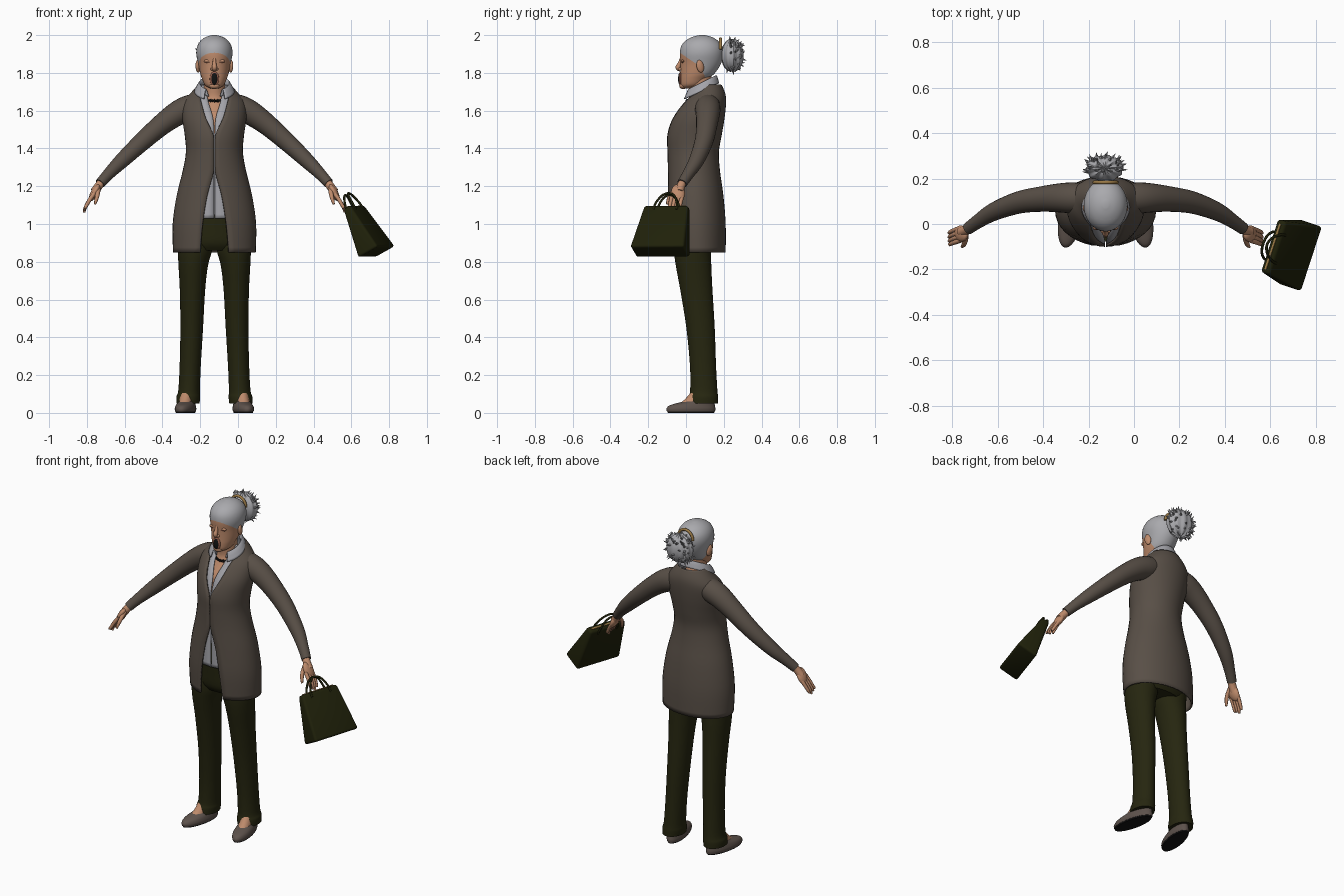
import bpy, bmesh, math, random
from mathutils import Vector, Matrix

random.seed(4)
MID = -0.125  # the body stands left of centre because of the bag

if "Cube" in bpy.data.objects:
    bpy.data.objects.remove(bpy.data.objects["Cube"])


def material(name, *rgb):
    m = bpy.data.materials.new(name)
    m.use_nodes = True
    m.diffuse_color = (*rgb, 1)
    m.node_tree.nodes["Principled BSDF"].inputs["Base Color"].default_value = (*rgb, 1)
    return m


COAT = material("brown wool", .098, .078, .062)
SHIRT = material("pale grey cotton", .37, .37, .40)
PANTS = material("dark olive cloth", .019, .019, .005)
SHOE = material("taupe leather", .11, .085, .072)
SKIN = material("skin", .52, .26, .15)
HAIR = material("grey hair", .40, .40, .42)
BAG = material("black olive leather", .014, .015, .003)
GOLD = material("gold", .32, .19, .06)
BLACK = material("black", .006, .006, .006)
LIPS = material("lips", .30, .11, .07)


def finish(name, bm, *mats, angle=50):
    bmesh.ops.recalc_face_normals(bm, faces=bm.faces)
    me = bpy.data.meshes.new(name)
    bm.to_mesh(me)
    bm.free()
    for m in mats:
        me.materials.append(m)
    for p in me.polygons:
        p.use_smooth = True
    me.set_sharp_from_angle(angle=math.radians(angle))
    ob = bpy.data.objects.new(name, me)
    bpy.context.collection.objects.link(ob)
    return ob


def smooth(rows, steps=4):
    """Catmull-Rom interpolation of number rows."""
    out = []
    for i in range(len(rows) - 1):
        quad = (rows[max(i - 1, 0)], rows[i], rows[i + 1], rows[min(i + 2, len(rows) - 1)])
        for k in range(steps):
            t = k / steps
            out.append([b + .5 * t * (c - a + t * (2 * a - 5 * b + 4 * c - d + t * (3 * (b - c) + d - a)))
                        for a, b, c, d in zip(*quad)])
    return out + [list(rows[-1])]


def skin_rings(rings, closed=True, cap=True):
    bm = bmesh.new()
    vs = [[bm.verts.new(p) for p in r] for r in rings]
    n = len(vs[0])
    for a, b in zip(vs, vs[1:]):
        for j in range(n if closed else n - 1):
            k = (j + 1) % n
            bm.faces.new((a[j], a[k], b[k], b[j]))
    if closed and cap:
        bm.faces.new(vs[0])
        bm.faces.new(vs[-1])
    return bm


def loft(rows, side=1, n=36):
    """Rows: z, x offset, y, x radius, y radius[, front gap, tilt]."""
    rows = smooth([tuple(r) + (0,) * (7 - len(r)) for r in rows])
    is_open = any(r[5] > 0 for r in rows)
    rings = []
    for z, cx, cy, rx, ry, gap, tilt in rows:
        rx, ry = max(rx, .003), max(ry, .003)
        t0 = math.asin(min(.97, max(gap, .002) / rx)) if is_open else 0
        ts = [t0 + (2 * math.pi - 2 * t0) * j / n for j in range(n + is_open)]
        rings.append([(MID + side * cx + rx * math.sin(t), cy - ry * math.cos(t),
                       z - tilt * math.cos(t)) for t in ts])
    return skin_rings(rings, not is_open)


def tube(pts, n=14):
    """Round tube through rows of x, y, z, radius."""
    pts = smooth(pts)
    rings = []
    for i, (x, y, z, r) in enumerate(pts):
        t = (Vector(pts[min(i + 1, len(pts) - 1)][:3]) - Vector(pts[max(i - 1, 0)][:3])).normalized()
        u = t.cross(Vector((0, 1, 0))).normalized()
        v = t.cross(u)
        rings.append([Vector((x, y, z)) + r * (u * math.cos(a) + v * math.sin(a))
                      for a in (2 * math.pi * j / n for j in range(n))])
    return skin_rings(rings)


def ball(name, mat, loc, scale, rot=(0, 0, 0)):
    bm = bmesh.new()
    bmesh.ops.create_uvsphere(bm, u_segments=16, v_segments=10, radius=1)
    ob = finish(name, bm, mat)
    ob.location, ob.scale, ob.rotation_euler = loc, scale, rot
    return ob


def thicken(ob, t):
    m = ob.modifiers.new("thickness", "SOLIDIFY")
    m.thickness, m.offset = t, 0


# Coat with open front, and the shirt as a tighter shell below it
coat_rows = [(.85, 0, .06, .214, .145, .075), (1.0, 0, .055, .216, .15, .062),
             (1.15, 0, .05, .195, .143, .038), (1.28, 0, .042, .163, .133, .003),
             (1.38, 0, .038, .146, .131, .002), (1.47, 0, .045, .152, .139, .005),
             (1.56, 0, .065, .165, .134, .045), (1.64, 0, .095, .16, .112, .068),
             (1.69, 0, .115, .122, .088, .078), (1.735, 0, .12, .082, .064, .07)]
thicken(finish("coat", loft(coat_rows), COAT), .01)
shirt_rows = [(1.03, 0, .055, .198, .138, .002)] + [
    (z, x, y, rx * .93, ry * .92, max(.002, g - .038) if z > 1.5 else .002)
    for z, x, y, rx, ry, g in coat_rows[2:]]
thicken(finish("shirt", loft(shirt_rows), SHIRT), .004)
collar = [(1.715, 0, .08, .068, .075, .03, .045), (1.745, 0, .08, .078, .08, .045, .04),
          (1.70, 0, .075, .104, .098, .055, .045)]
thicken(finish("shirt_collar", loft(collar), SHIRT), .006)

# Neck, chest and necklace
finish("neck", loft([(1.48, 0, .05, .12, .11), (1.56, 0, .065, .125, .112), (1.62, 0, .085, .10, .095),
                     (1.67, 0, .085, .064, .068), (1.73, 0, .075, .056, .06), (1.80, 0, .075, .056, .06)]), SKIN)
for i in range(15):
    a = (i - 7) * .15
    ball("necklace_bead", BLACK, (MID + .066 * math.sin(a), .082 - .078 * math.cos(a), 1.668 - .016 * math.cos(a)),
         (.006, .006, .009 if i % 2 else .006))

# Head, split along the hairline
head = loft([(1.718, 0, .012, .022, .03), (1.735, 0, .03, .05, .06), (1.77, 0, .045, .066, .076),
             (1.80, 0, .062, .076, .092), (1.85, 0, .078, .086, .108), (1.90, 0, .082, .096, .115),
             (1.94, 0, .083, .091, .109), (1.97, 0, .083, .073, .086), (1.99, 0, .085, .045, .052),
             (2.0, 0, .085, .012, .014)], n=48)
hairlines = [(Vector((0, -.03, 1.905)), Vector((0, .075, .11))), (Vector((0, .08, 1.83)), Vector((0, .10, .04)))]
for co, no in hairlines:
    bmesh.ops.bisect_plane(head, geom=head.verts[:] + head.edges[:] + head.faces[:], plane_co=co, plane_no=no)
for f in head.faces:
    f.material_index = int(any((f.calc_center_median() - co).dot(no) > 0 for co, no in hairlines))
finish("head", head, SKIN, HAIR)
finish("nose", tube([(MID, -.024, 1.88, .007), (MID, -.034, 1.85, .010), (MID, -.042, 1.828, .014),
                     (MID, -.028, 1.815, .010)]), SKIN)
ball("lips", LIPS, (MID, -.028, 1.768), (.025, .010, .040))
ball("open_mouth", BLACK, (MID, -.032, 1.768), (.017, .010, .033))
ball("chin", SKIN, (MID, -.014, 1.732), (.028, .022, .018))
for s in (1, -1):
    ball("ear", SKIN, (MID + s * .087, .075, 1.835), (.012, .02, .034), (.2, 0, s * .3))
    ball("eyelid", SKIN, (MID + s * .037, -.017, 1.862), (.02, .008, .009))
    ball("eyelash", LIPS, (MID + s * .037, -.0205, 1.856), (.017, .006, .002))
    ball("nostril_wing", SKIN, (MID + s * .012, -.032, 1.82), (.009, .010, .008))

# Spiky bun and its gold band
bun = bmesh.new()
bmesh.ops.create_uvsphere(bun, u_segments=48, v_segments=16, radius=1)
size = Vector((.082, .058, .085))
for v in bun.verts:
    v.co *= 1 + .05 * math.sin(10 * math.atan2(v.co.y, v.co.x))
    v.co = v.co * size
for i in range(70):
    d = Vector((random.uniform(-1, 1), random.uniform(-.3, 1), random.uniform(-1, 1))).normalized()
    aim = (d + Vector((random.uniform(-.5, .5), .1, random.uniform(-.5, .5)))).to_track_quat("Z", "Y")
    bmesh.ops.create_cone(bun, segments=5, radius1=.010, radius2=.0005, depth=.035,
                          matrix=Matrix.LocRotScale(d * size * 1.05, aim, None))
finish("hair_bun", bun, HAIR).location = (-.13, .245, 1.893)
band = [(MID + .05 * math.cos(a), .183, 1.925 + .055 * math.sin(a), .008)
        for a in (math.pi * (i / 8) for i in range(9))]
finish("hair_band", tube(band), GOLD)

# Arms and hands
for s in (1, -1):
    def path(*rows):
        return [(MID + s * x, y, z, r) for x, y, z, r in rows]

    finish("sleeve", tube(path((.07, .115, 1.635, .062), (.14, .115, 1.612, .068), (.20, .115, 1.583, .064),
                               (.28, .11, 1.525, .056), (.38, .095, 1.438, .049), (.49, .055, 1.335, .040),
                               (.56, .012, 1.265, .031), (.605, -.02, 1.215, .027)), 24), COAT)
    finish("wrist", tube(path((.585, -.005, 1.24, .021), (.61, -.025, 1.205, .022), (.635, -.035, 1.17, .023))), SKIN)
    ball("palm", SKIN, (MID + s * .635, -.042, 1.165), (.02, .036, .05), (.15, -.5 * s, 0))
    for i in range(4):
        y, tip = -.018 - .018 * i, 1.062 + .012 * abs(i - 1)
        finish("finger", tube(path((.637, y, 1.16, .011), (.662, y - .008, 1.125, .0105),
                                   (.682, y - .016, 1.09, .009), (.69, y - .022, tip, .006)), 8), SKIN)
    finish("thumb", tube(path((.615, -.045, 1.19, .013), (.618, -.075, 1.16, .012),
                              (.625, -.092, 1.13, .010), (.632, -.10, 1.105, .006)), 8), SKIN)

# Trousers and shoes
finish("trouser_hips", loft([(.86, 0, .05, .16, .09), (.90, 0, .05, .19, .115), (.98, 0, .055, .195, .128),
                             (1.05, 0, .055, .185, .133)]), PANTS)
for s in (1, -1):
    finish("trouser_leg", loft([(.95, .10, .045, .09, .105), (.86, .103, .035, .09, .098), (.78, .112, .04, .078, .094),
                                (.65, .116, .055, .067, .085), (.45, .12, .077, .060, .075),
                                (.25, .128, .09, .056, .069), (.12, .134, .094, .057, .072),
                                (.085, .138, .092, .063, .078), (.05, .14, .09, .061, .08)], s), PANTS)
    foot = [("shoe_sole", BLACK, [(0, .14, .025, .045, .125), (.008, .14, .025, .048, .128)]),
            ("shoe", SHOE, [(.007, .14, .025, .049, .13), (.022, .14, .025, .052, .132), (.04, .14, .032, .048, .122),
                            (.056, .14, .06, .042, .092), (.068, .14, .08, .038, .068)]),
            ("foot", SKIN, [(.045, .14, .04, .036, .085), (.07, .14, .06, .037, .07), (.13, .14, .09, .035, .045)])]
    pivot = Matrix.Translation((MID + s * .14, .09, 0))
    for name, mat, rows in foot:
        finish(name, loft(rows, s), mat).matrix_world = pivot @ Matrix.Rotation(.2 * s, 4, "Z") @ pivot.inverted()

# Handbag hanging from the left hand, built upright and then tilted
up = Vector((-.45, .14, .88)).normalized()
along = Vector((.35, .92, -.08))
along = (along - up * along.dot(up)).normalized()
pose = Matrix((along, up.cross(along), up)).transposed().to_4x4()
pose.translation = (.612, -.10, 1.09)

bag = bmesh.new()
bmesh.ops.create_cube(bag, size=2)
for v in bag.verts:
    low = v.co.z < 0
    v.co = (v.co.x * (.15 if low else .122), v.co.y * (.062 if low else .022), -.27 if low else 0)
bmesh.ops.bevel(bag, geom=bag.edges[:], offset=.014, segments=3, affect="EDGES", profile=.5)
finish("handbag", bag, BAG).matrix_world = pose

trim = bmesh.new()
bmesh.ops.create_cube(trim, size=1, matrix=Matrix.Diagonal((.21, .009, .009, 1)))
finish("handbag_clasp", trim, GOLD, angle=30).matrix_world = pose

for s in (1, -1):
    arc = [(-.065, s * .024, -.03, .006), (-.06, s * .022, .01, .006), (-.035, s * .014, .06, .006),
           (0, s * .01, .078, .006), (.035, s * .014, .06, .006), (.06, s * .022, .01, .006),
           (.065, s * .024, -.03, .006)]
    finish("handbag_handle", tube(arc, 10), BAG).matrix_world = pose
